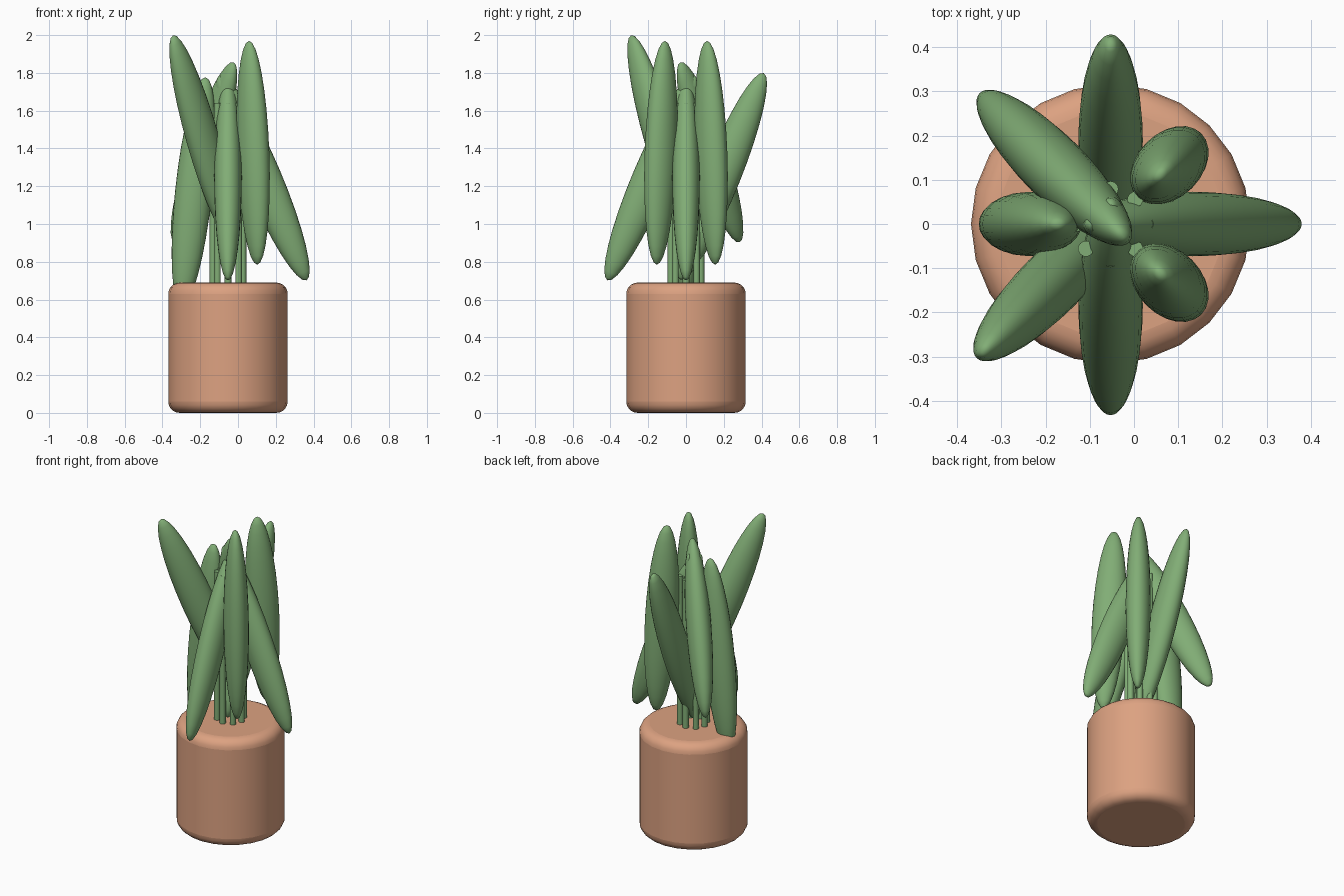
import bpy
from math import radians
from mathutils import Matrix

if "Cube" in bpy.data.objects:
    bpy.data.objects.remove(bpy.data.objects["Cube"])

CX = -0.053  # plant axis


def material(name, rgb):
    m = bpy.data.materials.new(name)
    m.diffuse_color = (*rgb, 1)
    m.use_nodes = True
    m.node_tree.nodes["Principled BSDF"].inputs["Base Color"].default_value = m.diffuse_color
    return m


terracotta = material("terracotta", (0.72, 0.36, 0.22))
green = material("leaf_green", (0.22, 0.42, 0.18))


def finish(name, mat, angle=40):
    ob = bpy.context.object
    ob.name = name
    ob.data.materials.append(mat)
    bpy.ops.object.shade_smooth_by_angle(angle=radians(angle))
    return ob


# Solid pot with rounded rims
bpy.ops.mesh.primitive_cylinder_add(vertices=24, radius=0.316, depth=0.69, location=(CX, 0, 0.345))
pot = finish("pot", terracotta)
bev = pot.modifiers.new("round", "BEVEL")
bev.width = 0.06
bev.segments = 5
bev.limit_method = "ANGLE"
bev.angle_limit = radians(40)

# Leaves: direction, outward lean, half length, distance from axis, centre height
leaves = [
    (0, -23, 0.59, 0.185, 1.245),
    (45, -3, 0.593, 0.188, 1.377),
    (90, 22, 0.59, 0.19, 1.252),
    (135, -25, 0.525, 0.18, 1.38),
    (180, -6, 0.61, 0.182, 1.17),
    (225, 22, 0.59, 0.19, 1.452),
    (270, -23, 0.59, 0.185, 1.245),
    (315, -3, 0.593, 0.188, 1.377),
]
for i, (direction, lean, half, dist, height) in enumerate(leaves):
    turn = Matrix.Translation((CX, 0, 0)) @ Matrix.Rotation(radians(direction), 4, "Z")

    # Long flattened leaf
    bpy.ops.mesh.primitive_uv_sphere_add(segments=24, ring_count=16, radius=1)
    leaf = finish(f"leaf_{i + 1}", green, 60)
    leaf.data.transform(Matrix.Diagonal((0.098, 0.073, half, 1)))
    leaf.matrix_world = (turn @ Matrix.Translation((dist, 0, height))
                         @ Matrix.Rotation(radians(lean), 4, "Y"))

    # Thin upright stem
    bpy.ops.mesh.primitive_cylinder_add(vertices=12, radius=0.018, depth=1.02)
    stem = finish(f"stem_{i + 1}", green)
    stem.matrix_world = turn @ Matrix.Translation((0.079, 0, 1.13))
